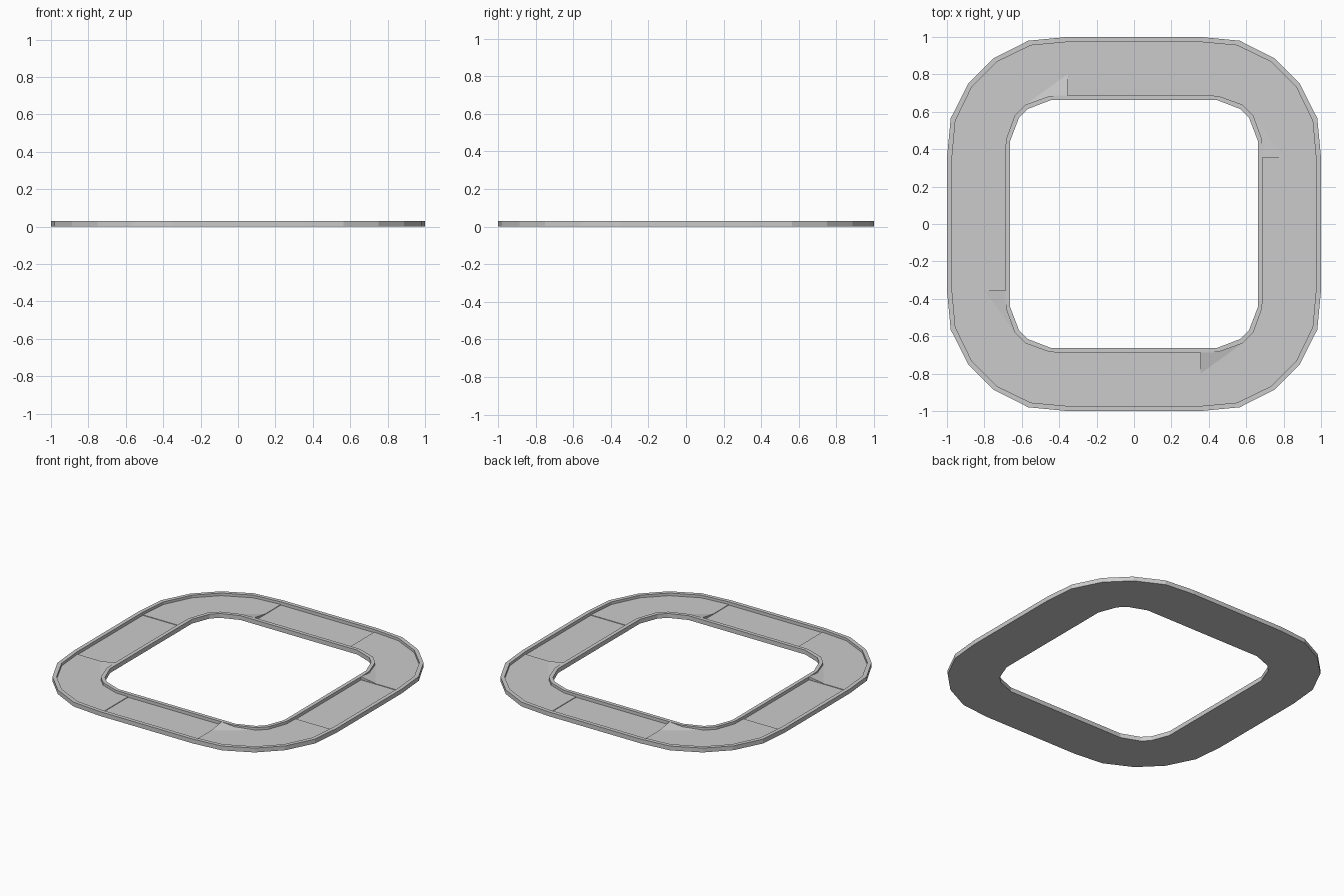
import bpy, bmesh, math
from mathutils import Matrix

if "Cube" in bpy.data.objects:
    bpy.data.objects.remove(bpy.data.objects["Cube"])

RIM = 0.03          # rim top height


def make_object(name, bm, turns):
    bmesh.ops.rotate(bm, verts=bm.verts, matrix=Matrix.Rotation(turns * math.pi / 2, 3, 'Z'))
    bmesh.ops.recalc_face_normals(bm, faces=bm.faces)
    mesh = bpy.data.meshes.new(name)
    bm.to_mesh(mesh)
    bm.free()
    bpy.context.collection.objects.link(bpy.data.objects.new(name, mesh))


def channel(name, stations, floor, turns):
    """Sweep a U-shaped section; a station is (outer, outer lip, inner lip, inner) xy points."""
    bm = bmesh.new()
    rings = []
    for o, ol, il, i in stations:
        section = [(*o, 0), (*o, RIM), (*ol, RIM), (*ol, floor),
                   (*il, floor), (*il, RIM), (*i, RIM), (*i, 0)]
        rings.append([bm.verts.new(p) for p in section])
    for a, b in zip(rings, rings[1:]):
        for k in range(8):
            n = (k + 1) % 8
            bm.faces.new((a[k], a[n], b[n], b[k]))
    bm.faces.new(rings[0])
    bm.faces.new(rings[-1][::-1])
    make_object(name, bm, turns)


def mirrored(points):
    # complete a corner curve across its diagonal
    return points + [(y, x) for x, y in reversed(points)]


outer = mirrored([(1.0, .355), (.98, .565), (.887, .75)])
outer_lip = mirrored([(.973, .355), (.955, .552), (.866, .735)])
inner_lip = mirrored([(.688, .355), (.685, .45), (.638, .58)])
inner = mirrored([(.662, .355), (.662, .445), (.615, .568)])
corner = list(zip(outer, outer_lip, inner_lip, inner))
straight = [[(x, y) for x in (1.0, .973, .688, .662)] for y in (-.355, .355)]

for t in range(4):
    channel("straight_track", straight, .008, t)
    channel("corner_track", corner, .012, t)
    # small wedge against the inner rim at the start of each corner
    bm = bmesh.new()
    a, b, c, d = [bm.verts.new(p) for p in
                  [(.80, .356, .012), (.688, .356, RIM), (.638, .58, .013), (.688, .356, .012)]]
    for f in ((a, b, c), (a, d, b), (b, d, c), (a, c, d)):
        bm.faces.new(f)
    make_object("inner_wedge", bm, t)
